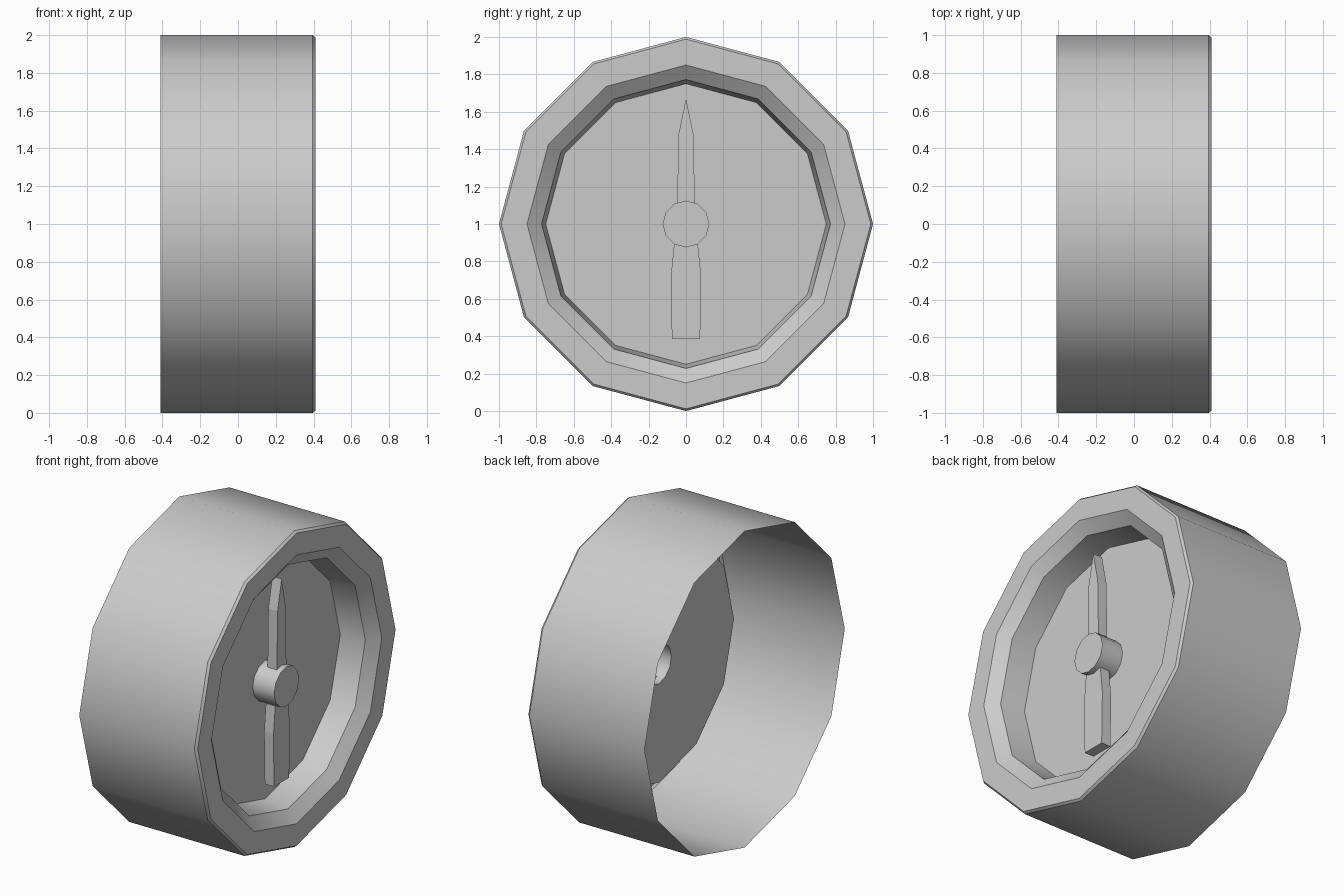
import bpy, bmesh, math

if "Cube" in bpy.data.objects:
    bpy.data.objects.remove(bpy.data.objects["Cube"])

SIDES = 12


def finish(name, bm):
    mesh = bpy.data.meshes.new(name)
    bm.to_mesh(mesh)
    bm.free()
    obj = bpy.data.objects.new(name, mesh)
    bpy.context.collection.objects.link(obj)
    return obj


def lathe(name, profile):
    """Revolve (x, radius) points about the x axis at z = 1; radius 0 closes with one n-gon."""
    bm = bmesh.new()
    rings = []
    for x, r in profile:
        angles = [2 * math.pi * i / SIDES for i in range(SIDES)]
        rings.append([bm.verts.new((x, r * math.cos(a), 1 + r * math.sin(a))) for a in angles]
                     if r > 0 else None)
    for a, b in zip(rings, rings[1:]):
        if b is None:
            bm.faces.new(a)
            continue
        for i in range(SIDES):
            j = (i + 1) % SIDES
            bm.faces.new((a[i], a[j], b[j], b[i]))
    obj = finish(name, bm)
    bpy.ops.object.select_all(action='DESELECT')
    obj.select_set(True)
    bpy.context.view_layer.objects.active = obj
    bpy.ops.object.shade_smooth_by_angle(angle=math.radians(31))
    return obj


def hand(name, half, x0=0.24, x1=0.305):
    """Extrude a mirrored outline of (half width, z) points along x."""
    pts = half + [(-y, z) for y, z in reversed(half) if y > 0]
    bm = bmesh.new()
    face = bm.faces.new([bm.verts.new((x0, y, z)) for y, z in pts])
    ext = bmesh.ops.extrude_face_region(bm, geom=[face], use_keep_orig=True)
    verts = [g for g in ext["geom"] if isinstance(g, bmesh.types.BMVert)]
    bmesh.ops.translate(bm, vec=(x1 - x0, 0, 0), verts=verts)
    bmesh.ops.recalc_face_normals(bm, faces=bm.faces)
    return finish(name, bm)


# Open-backed case with chamfered rim and stepped bezel
lathe("case", [(-0.41, 1.0), (0.395, 1.0), (0.41, 0.988), (0.41, 0.85),
               (0.35, 0.772), (0.19, 0.75)])

# Dial plate with the hub pushed out of it, hollow behind
lathe("dial_and_hub", [(0.19, 0.75), (0.19, 0.125), (0.34, 0.125), (0.34, 0)])

# Needle above the hub and counterweight below, floating off the dial
hand("needle", [(0.047, 1.11), (0.04, 1.48), (0.0, 1.67)])
hand("needle_tail", [(0.075, 0.385), (0.08, 0.6), (0.081, 0.72), (0.064, 0.89)])
